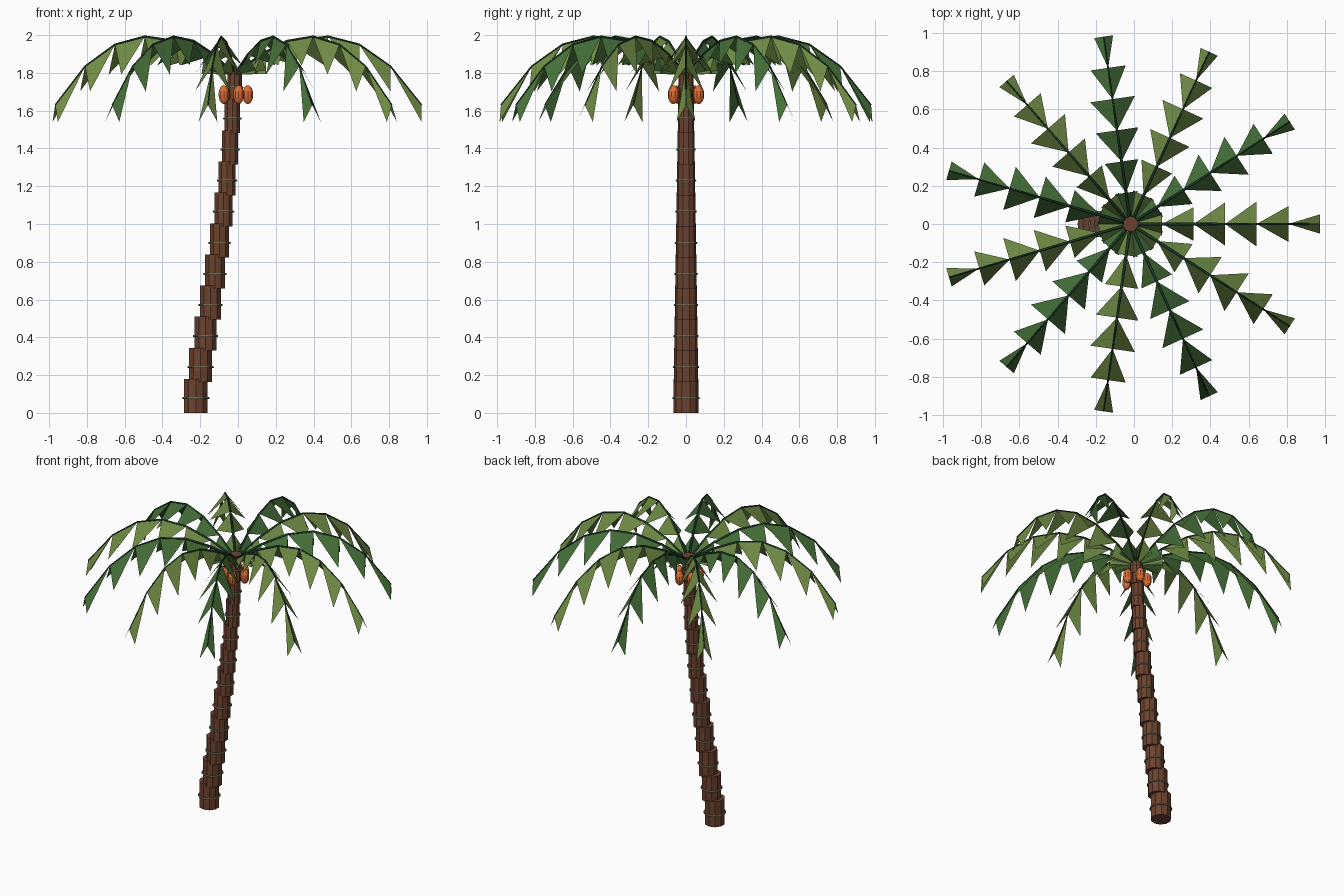
import bpy, math
from mathutils import Vector

if "Cube" in bpy.data.objects:
    bpy.data.objects.remove(bpy.data.objects["Cube"])

def mat(name, r, g, b):
    m = bpy.data.materials.new(name)
    m.diffuse_color = (r, g, b, 1)
    m.use_nodes = True
    m.node_tree.nodes["Principled BSDF"].inputs["Base Color"].default_value = m.diffuse_color
    return m

BARK = mat("bark", 0.15, 0.055, 0.028)
BAND = mat("band", 0.25, 0.21, 0.11)
FRUIT = mat("fruit", 0.75, 0.16, 0.035)
RIB = mat("rib", 0.01, 0.04, 0.018)
GREENS = [mat("light_leaf", 0.16, 0.26, 0.06), mat("dark_leaf", 0.06, 0.16, 0.04)]

def finish(name, material):
    o = bpy.context.object
    o.name = name
    o.data.materials.append(material)
    return o

# Leaning trunk: upright ten-sided drums, each stepped sideways, with a band
LEAN = [-0.223, -0.198, -0.172, -0.146, -0.122, -0.098, -0.077, -0.058, -0.042, -0.03, -0.018]
STEP, DRUM = 0.1645, 0.18
for i, x in enumerate(LEAN):
    r = 0.066 - 0.0026 * i
    bpy.ops.mesh.primitive_cylinder_add(vertices=10, radius=r, depth=DRUM,
                                        location=(x, 0, DRUM / 2 + STEP * i))
    finish(f"trunk_segment_{i + 1}", BARK)
    bpy.ops.mesh.primitive_torus_add(major_segments=16, minor_segments=6,
                                     major_radius=r + 0.001, minor_radius=0.006,
                                     location=(x, 0, 0.078 + STEP * i))
    finish(f"trunk_band_{i + 1}", BAND)

# Ring of five fruits under the crown
CX = -0.018
for k in range(5):
    a = math.tau * k / 5
    bpy.ops.mesh.primitive_uv_sphere_add(
        segments=10, ring_count=8, radius=1,
        location=(CX + 0.07 * math.cos(a), 0.07 * math.sin(a), 1.685))
    o = finish(f"fruit_{k + 1}", FRUIT)
    o.scale = (0.03, 0.03, 0.05)

# Eleven arched fronds: a tapered rib carrying six folded leaflets
RIB_Z = [1.79, 1.895, 1.968, 1.992, 1.95, 1.835, 1.63]
HALF_W = [0.06, 0.088, 0.113, 0.118, 0.093, 0.05]
SPACING = 0.165
for k in range(11):
    a = math.tau * k / 11
    out = Vector((math.cos(a), math.sin(a), 0))
    side = Vector((-math.sin(a), math.cos(a), 0))
    pts = [Vector((CX, 0, z)) + out * SPACING * i for i, z in enumerate(RIB_Z)]

    cu = bpy.data.curves.new(f"frond_rib_{k + 1}", 'CURVE')
    cu.dimensions = '3D'
    cu.bevel_depth = 0.009
    cu.bevel_resolution = 0
    cu.use_fill_caps = True
    sp = cu.splines.new('POLY')
    sp.points.add(len(pts) - 1)
    for i, p in enumerate(pts):
        sp.points[i].co = (*p, 1)
        sp.points[i].radius = 1 - 0.1 * i
    cu.materials.append(RIB)
    bpy.context.collection.objects.link(bpy.data.objects.new(cu.name, cu))

    verts, faces = [], []
    for i, w in enumerate(HALF_W):
        drop = Vector((0, 0, -(w + 0.04)))
        n = len(verts)
        verts += [pts[i], pts[i + 1], pts[i + 1] + side * w + drop, pts[i + 1] - side * w + drop]
        faces += [(n, n + 1, n + 2), (n, n + 3, n + 1)]
    me = bpy.data.meshes.new(f"frond_leaflets_{k + 1}")
    me.from_pydata(verts, [], faces)
    me.materials.append(GREENS[k % 2])
    bpy.context.collection.objects.link(bpy.data.objects.new(me.name, me))
